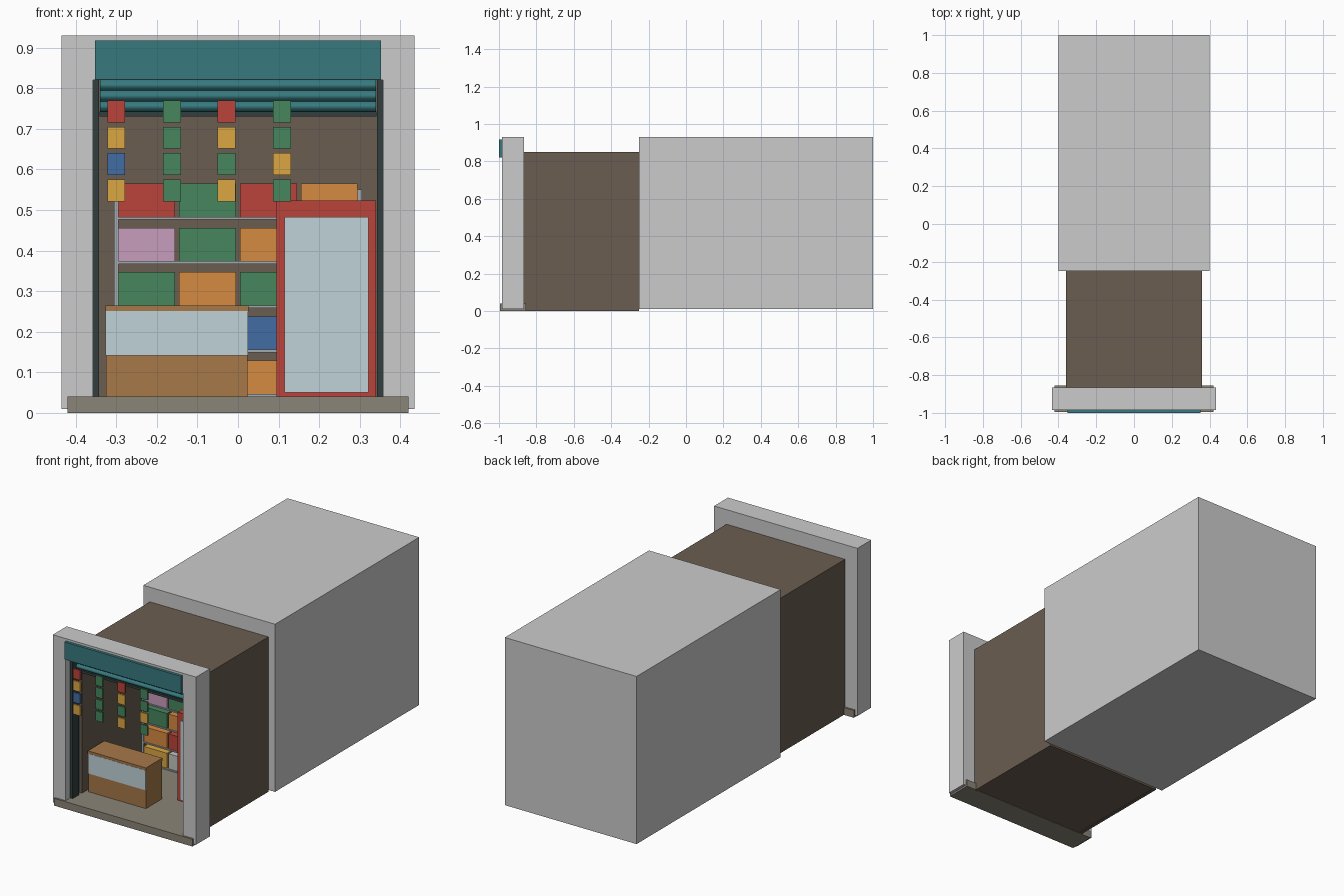
import bpy, bmesh, math

if "Cube" in bpy.data.objects:
    bpy.data.objects.remove(bpy.data.objects["Cube"])

MATS = {}
PALETTE = {
    "wall_brown": (80, 70, 60), "floor_stone": (106, 101, 90), "teal": (40, 92, 96),
    "dark_metal": (36, 46, 46), "red": (143, 50, 42), "green": (52, 102, 70),
    "orange": (165, 106, 48), "yellow": (168, 128, 50), "blue": (48, 82, 124),
    "pink": (154, 120, 144), "pale": (150, 150, 145), "wood": (127, 91, 54),
    "glass": (147, 162, 166), "steel": (125, 130, 133),
}


def lin(c):
    c /= 255
    v = c / 12.92 if c <= 0.04045 else ((c + 0.055) / 1.055) ** 2.4
    return min(1, v / 0.556)


def mat(name):
    if name not in MATS:
        m = bpy.data.materials.new(name)
        m.diffuse_color = (*[lin(c) for c in PALETTE[name]], 1)
        m.use_nodes = True
        m.node_tree.nodes["Principled BSDF"].inputs["Base Color"].default_value = m.diffuse_color
        MATS[name] = m
    return MATS[name]


def finish(name, bm, color):
    bmesh.ops.recalc_face_normals(bm, faces=bm.faces[:])
    me = bpy.data.meshes.new(name)
    bm.to_mesh(me)
    bm.free()
    ob = bpy.data.objects.new(name, me)
    bpy.context.collection.objects.link(ob)
    if color:
        me.materials.append(mat(color))
    return ob


def box(name, x, y, z, color=None):
    """Box from (min, max) ranges."""
    bm = bmesh.new()
    bmesh.ops.create_cube(bm, size=1)
    for v in bm.verts:
        v.co = [r[0] + (c + 0.5) * (r[1] - r[0]) for c, r in zip(v.co, (x, y, z))]
    return finish(name, bm, color)


def prism(name, pts, direction, color=None):
    """Closed 3D outline extruded along a vector."""
    bm = bmesh.new()
    face = bm.faces.new([bm.verts.new(p) for p in pts])
    ext = bmesh.ops.extrude_face_region(bm, geom=[face], use_keep_orig=True)
    moved = [g for g in ext["geom"] if isinstance(g, bmesh.types.BMVert)]
    bmesh.ops.translate(bm, verts=moved, vec=direction)
    return finish(name, bm, color)


# building mass behind the shop
box("rear_building", (-0.40, 0.40), (-0.25, 1.0), (0.01, 0.93))

# facade with one large opening
outline = [(-0.435, 0.01), (-0.357, 0.01), (-0.357, 0.82), (0.357, 0.82),
           (0.357, 0.01), (0.435, 0.01), (0.435, 0.93), (-0.435, 0.93)]
prism("facade_frame", [(x, -0.985, z) for x, z in outline], (0, 0.12, 0))
box("front_step", (-0.42, 0.42), (-0.995, -0.855), (0, 0.04), "floor_stone")
box("sign_panel", (-0.353, 0.353), (-1.0, -0.985), (0.822, 0.918), "teal")

# room shell, open to the front
shell = [(-0.36, 0.0), (-0.342, 0.0), (-0.342, 0.832), (0.342, 0.832),
         (0.342, 0.0), (0.36, 0.0), (0.36, 0.85), (-0.36, 0.85)]
prism("room_walls", [(x, -0.866, z) for x, z in shell], (0, 0.616, 0), "wall_brown")
box("room_back_wall", (-0.342, 0.342), (-0.266, -0.25), (0.0, 0.832), "wall_brown")
box("room_floor", (-0.342, 0.342), (-0.856, -0.266), (0.002, 0.038), "wall_brown")
box("floor_covering", (-0.341, 0.341), (-0.855, -0.267), (0.037, 0.04), "floor_stone")

# rolled shutter, bottom bar and side tracks
steps = 24
wave = [(-0.34, -0.908 - 0.01 * abs(math.sin(3 * math.pi * i / steps)),
         0.742 + 0.078 * i / steps) for i in range(steps + 1)]
shutter = prism("shutter_curtain", wave + [(-0.34, -0.895, 0.82), (-0.34, -0.895, 0.742)],
                (0.68, 0, 0), "teal")
bpy.context.view_layer.objects.active = shutter
shutter.select_set(True)
bpy.ops.object.shade_smooth_by_angle(angle=math.radians(40))
shutter.select_set(False)
box("shutter_bottom_bar", (-0.341, 0.341), (-0.92, -0.89), (0.73, 0.743), "dark_metal")
for side, s in (("left", -1), ("right", 1)):
    box(f"shutter_track_{side}", sorted((s * 0.342, s * 0.358)), (-0.945, -0.89),
        (0.04, 0.822), "dark_metal")

# hanging strips of small packets
strips = [(-0.30, ("red", "yellow", "blue", "yellow")),
          (-0.163, ("green",) * 4),
          (-0.028, ("red", "yellow", "green", "yellow")),
          (0.108, ("green", "green", "yellow", "green"))]
for i, (x, colors) in enumerate(strips):
    for j, color in enumerate(colors):
        z = 0.743 - 0.065 * j
        box(f"hanging_packet_{i}_{j}", (x - 0.022, x + 0.022), (-0.972, -0.962),
            (z - 0.027, z + 0.027), color)

# counter with a glazed front
box("counter_body", (-0.325, 0.024), (-0.833, -0.695), (0.04, 0.25), "wood")
box("counter_top", (-0.327, 0.026), (-0.836, -0.693), (0.25, 0.265), "wood")
box("counter_glass", (-0.326, 0.025), (-0.837, -0.832), (0.142, 0.251), "glass")

# drinks fridge against the right wall
box("fridge_body", (0.095, 0.34), (-0.66, -0.47), (0.04, 0.523), "red")
box("fridge_door_glass", (0.115, 0.322), (-0.665, -0.655), (0.05, 0.483), "glass")

# shelving unit with boxed goods
for sx in (-0.30, 0.30):
    for y in (-0.395, -0.275):
        box("shelf_post", (sx - 0.005, sx + 0.005), (y - 0.005, y + 0.005),
            (0.04, 0.55), "steel")
goods = [("yellow", "pale", "orange", "green"),
         ("orange", "red", "blue", "yellow"),
         ("green", "orange", "green", "red"),
         ("pink", "green", "orange", "blue"),
         ("red", "green", "red", "orange")]
for r, row in enumerate(goods):
    z = 0.047 + 0.109 * r
    box(f"shelf_board_{r}", (-0.30, 0.30), (-0.40, -0.27), (z - 0.007, z), "steel")
    for c, color in enumerate(row):
        x = -0.225 + 0.15 * c
        box(f"goods_box_{r}_{c}", (x - 0.07, x + 0.07), (-0.395, -0.285),
            (z, z + 0.082), color)
